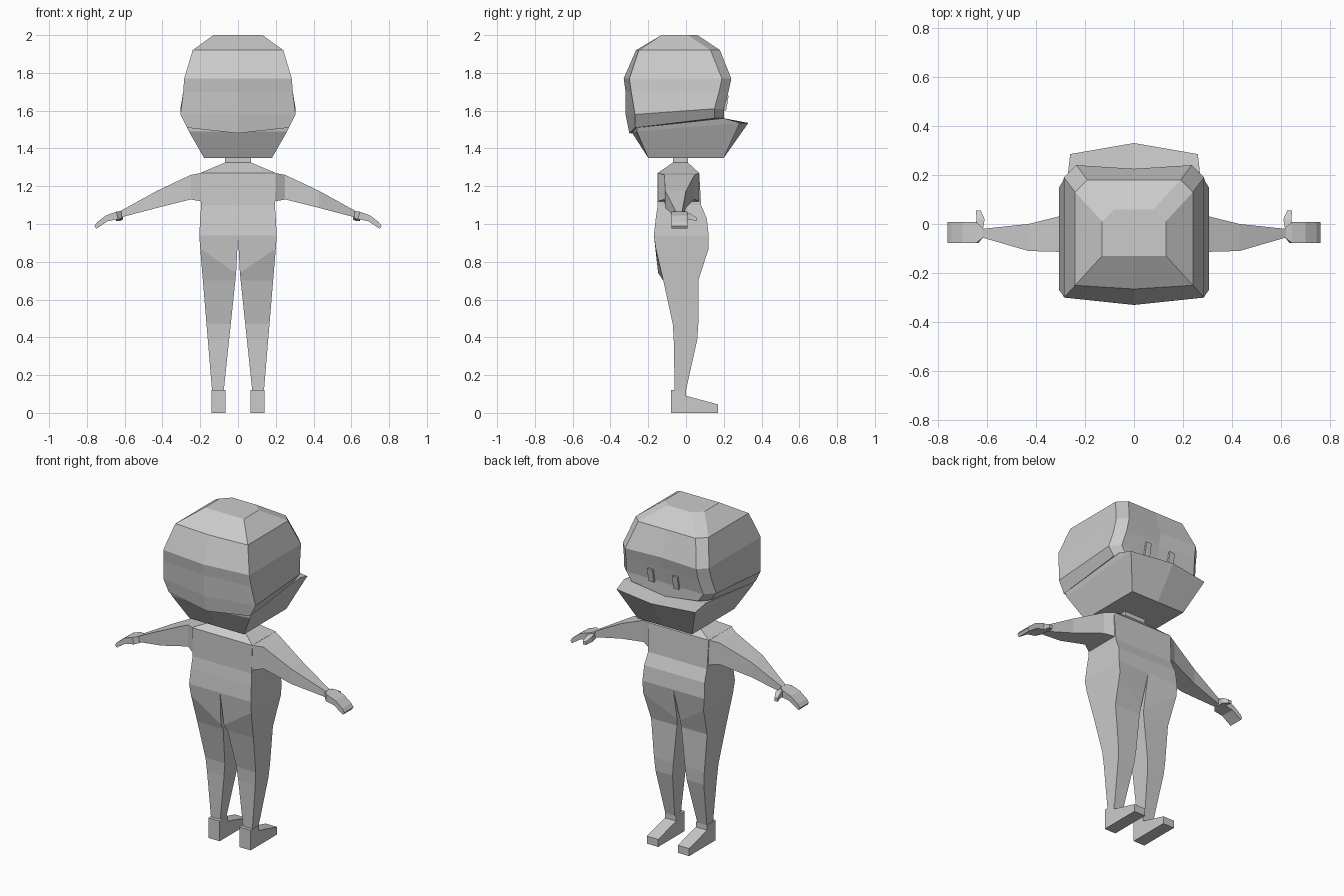
import bpy
import bmesh

if "Cube" in bpy.data.objects:
    bpy.data.objects.remove(bpy.data.objects["Cube"], do_unlink=True)

shade = .6
grey = bpy.data.materials.new("plain grey")
grey.use_nodes = True
grey.diffuse_color = (shade, shade, shade, 1)
principled = grey.node_tree.nodes["Principled BSDF"]
principled.inputs["Base Color"].default_value = grey.diffuse_color


def loft(name, rings):
    """Skin a row of rings on the left half and mirror it to the right."""
    bm = bmesh.new()
    loops = [[bm.verts.new(point) for point in ring] for ring in rings]
    for upper, lower in zip(loops, loops[1:]):
        for i in range(len(upper)):
            bm.faces.new((upper[i - 1], upper[i], lower[i], lower[i - 1]))
    bm.faces.new(loops[0])
    bm.faces.new(loops[-1])
    bmesh.ops.recalc_face_normals(bm, faces=bm.faces)

    # The two halves join openly, without a wall on the mirror plane
    walls = [face for face in bm.faces if not any(vert.co.x for vert in face.verts)]
    bmesh.ops.delete(bm, geom=walls, context="FACES")

    mesh = bpy.data.meshes.new(name)
    bm.to_mesh(mesh)
    bm.free()
    mesh.materials.append(grey)
    part = bpy.data.objects.new(name, mesh)
    bpy.context.collection.objects.link(part)
    part.modifiers.new("both sides", "MIRROR")


def level(z, outer, back, front, inner=0, bulge=0, point=0, cheek=0, rise=0, drop=0):
    """Flat half section: bulge and point push out the middle of back and front,
    cheek bevels the front corner, rise lifts the front, drop lowers the middle."""
    ring = [(inner, back - bulge, z - drop), (outer, back, z)]
    if cheek:
        ring.append((outer, front - cheek, z + rise))
    ring.append((outer - cheek, front, z + rise))
    ring.append((inner, front + point, z + rise - drop))
    return ring


def upright(x, back, front, low, high, lean=0):
    """Upright rectangular section, used along the arms."""
    return [(x - lean, back, low), (x - lean, front, low),
            (x, front, high), (x, back, high)]


# Skull: flat crown, bulging back, brow, recessed face, overhanging rim
bulge, cheek = .03, .05
loft("skull", [
    level(2, .13, -.13, .06, cheek=cheek),
    level(1.92, .24, -.25, .18, bulge=bulge / 2, cheek=cheek),
    level(1.77, .285, -.3, .24, bulge=bulge, point=-bulge / 2, cheek=cheek),
    level(1.7, .29, -.29, .225, bulge=bulge, point=-bulge / 2, cheek=cheek),
    level(1.58, .305, -.27, .2, bulge=cheek, cheek=cheek, rise=bulge),
    level(1.51, .27, -.27, .2, bulge=bulge, cheek=cheek, rise=cheek, drop=bulge),
])

# Jaw: flares forward into a pointed lip, then tapers to the neck
lip = .045
loft("jaw", [
    level(1.51, .27, -.26, .2, bulge=bulge, rise=cheek, drop=bulge),
    level(1.49, .26, -.26, .285, bulge=bulge, point=lip, rise=lip),
    level(1.35, .18, -.2, .2),
])

# Eyes: thin upright plates on the face
eye_inner, eye_outer, eye_depth = .065, .1, .012
loft("eyes", [
    level(z, eye_outer, y, y + eye_depth, inner=eye_inner)
    for z, y in ((1.6, .2), (1.68, .214))
])


def leg_level(z, back, front, pinch=0):
    """Leg section whose outside and inside edges close in towards the ankle."""
    hip, crotch = .87, .74
    outer = .2 - (hip - z) / 12
    inner = .01 + max(crotch - z, 0) / 9.5
    drop = max(z - crotch, 0)
    return level(z, outer, back, front, inner, -pinch / 4, -pinch, drop=drop)


# Body: neck, shoulders, belly and one leg in a single skin
neck_base = 1.325
loft("body", [
    level(neck_base + lip, .07, -.07, .01),
    level(neck_base, .07, -.07, .01),
    level(1.27, .2, -.15, .07),
    level(1.1, .195, -.15, .08),
    level(1.03, .2, -.16, .11),
    level(.94, .205, -.17, .12),
    leg_level(.87, -.16, .12, pinch=.05),
    leg_level(.7, -.12, .065),
    leg_level(.47, -.07, .065),
    leg_level(.39, -.065, .06),
    leg_level(.12, -.06, 0),
])

# Feet: a wedge profile swept across the width
heel, toe, ankle_top = -.08, .17, .12
foot_side = [(heel, 0), (toe, 0), (toe, .045), (0, .09), (0, ankle_top), (heel, ankle_top)]
loft("feet", [[(x, y, z) for y, z in foot_side] for x in (.065, .14)])

# Arms: taper from the shoulder to a thin wrist
loft("arms", [
    upright(.195, -.15, .07, 1.12, 1.27),
    upright(.25, -.115, .045, 1.13, 1.26),
    upright(.43, -.11, 0, 1.085, 1.175),
    upright(.62, -.055, -.02, 1.035, 1.07),
])

# Hands: a mitten of even breadth, curling down to the fingertips
palm_back, palm_front, lean = -.078, .008, .01
wrist = upright(.615, -.055, -.015, 1.03, 1.07)
loft("hands", [wrist] + [
    upright(x, palm_back, palm_front, high - thick, high, lean)
    for x, high, thick in ((.645, 1.065, .04), (.7, 1.045, .03),
                           (.745, 1.01, .025), (.76, .99, .015))
])

# Thumbs: short hooks pointing forward from the wrist
loft("thumbs", [
    [(x + a * size, y, z + b * size) for a, b in ((-1, -1), (1, -1), (1, 1), (-1, 1))]
    for x, y, z, size in ((.635, -.03, 1.045, .018), (.625, .02, 1.04, .016),
                          (.635, .055, 1.025, .01))
])
